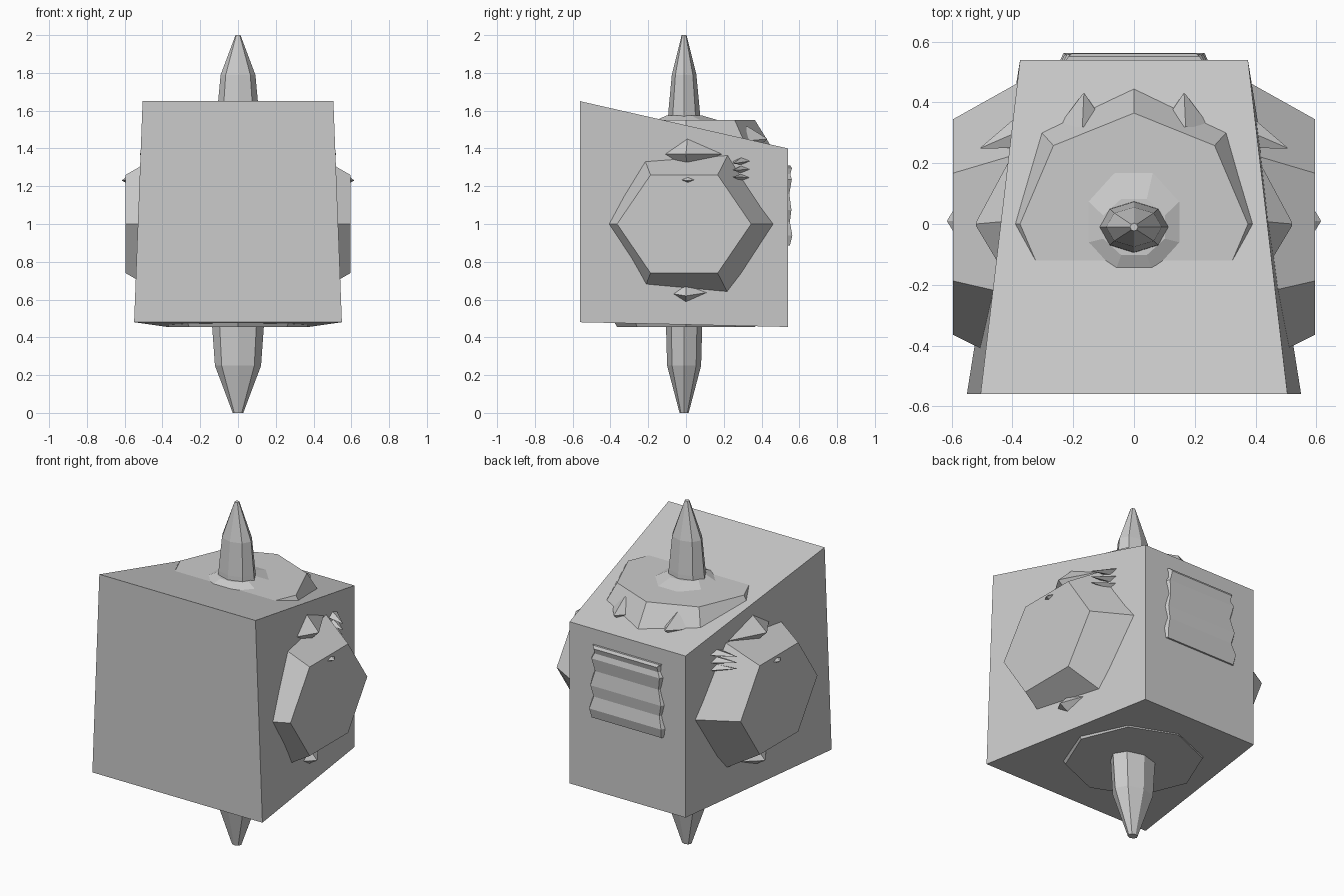
import bpy, bmesh, math
from mathutils import Vector

if "Cube" in bpy.data.objects:
    bpy.data.objects.remove(bpy.data.objects["Cube"])


def loft(name, rings, mirror=False):
    """Skin a list of equal-length point rings and cap both ends."""
    bm = bmesh.new()
    vs = [[bm.verts.new(p) for p in r] for r in rings]
    n = len(rings[0])
    for a, b in zip(vs, vs[1:]):
        for i in range(n):
            j = (i + 1) % n
            bm.faces.new((a[i], a[j], b[j], b[i]))
    bm.faces.new(vs[0][::-1])
    bm.faces.new(vs[-1])
    bmesh.ops.recalc_face_normals(bm, faces=bm.faces)
    me = bpy.data.meshes.new(name)
    bm.to_mesh(me)
    bm.free()
    ob = bpy.data.objects.new(name, me)
    bpy.context.collection.objects.link(ob)
    if mirror:
        ob.modifiers.new("mirror", 'MIRROR')
    return ob


def ring_z(rx, ry, z, cy=0.0, n=8, turn=0.0):
    return [(rx * math.cos(turn + math.tau * i / n),
             cy + ry * math.sin(turn + math.tau * i / n), z) for i in range(n)]


def ring_x(x, ry, rz, cy, cz, n=6):
    return [(x, cy + ry * math.cos(math.tau * i / n),
             cz + rz * math.sin(math.tau * i / n)) for i in range(n)]


def spike(name, base, tip, a, b):
    """Mirrored four-sided spike; a and b are the base half-axes."""
    base, tip, a, b = map(Vector, (base, tip, a, b))
    offs = (a, b, -a, -b)
    loft(name, [[base + o for o in offs], [tip + o * 0.03 for o in offs]], True)


# Tapered block with sloping roof
loft("body_block", [
    [(-.55, -.56, .48), (.55, -.56, .48), (.505, -.56, 1.65), (-.505, -.56, 1.65)],
    [(-.375, .54, .455), (.375, .54, .455), (.375, .54, 1.4), (-.375, .54, 1.4)]])

# Eight-sided pointed posts above and below
loft("top_post", [ring_z(.12, .088, 1.5, -.01), ring_z(.11, .083, 1.6, -.01),
                  ring_z(.092, .065, 1.79, -.01), ring_z(.013, .013, 2, -.01)])
loft("bottom_post", [ring_z(.14, .097, .5, -.01), ring_z(.122, .09, .25, -.01),
                     ring_z(.028, .024, 0, -.01)])

# Bevelled octagonal plates and the flared collar
loft("roof_plate", [ring_z(.47, .47, 1.38), ring_z(.375, .365, 1.55)])
loft("post_collar", [ring_z(.172, .19, 1.545, .01, turn=math.pi / 8),
                     ring_z(.11, .1, 1.575, -.01, turn=math.pi / 8)])
loft("bottom_plate", [ring_z(.39, .39, .5), ring_z(.365, .365, .454)])

# Faceted hexagonal side bosses
z6 = 1 / math.sin(math.pi / 3)
loft("side_boss", [ring_x(.3, .51, .43 * z6, 0, 1),
                   ring_x(.595, .355, .26 * z6, -.01, 1)], True)

# Small spikes around the bosses and roof plate
spike("upper_horn", (.41, .01, 1.37), (.52, 0, 1.37), (0, .2, 0), (0, 0, .11))
spike("lower_horn", (.43, 0, .64), (.51, 0, .62), (0, .13, 0), (0, 0, .07))
spike("face_stud", (.585, .01, 1.235), (.615, .01, 1.23), (0, .05, 0), (0, 0, .02))
for i in range(3):
    spike("boss_claw_%d" % (i + 1), (.39, .3, 1.335 - .045 * i),
          (.505, .25, 1.32 - .035 * i), (0, .05, 0), (0, 0, .022))
spike("roof_knob", (.17, .32, 1.44), (.165, .43, 1.45), (.08, 0, 0), (0, 0, .08))

# Rippled back panel with a scalloped outline
profile = [(1.31, .552, .215), (1.295, .561, .205), (1.265, .552, .205),
           (1.235, .56, .22), (1.16, .547, .205), (1.075, .558, .228),
           (1.01, .55, .212), (.94, .563, .232), (.885, .55, .225)]
loft("back_panel", [[(-w - .015, .53, z), (w + .015, .53, z), (w, y, z), (-w, y, z)]
                    for z, y, w in profile])
